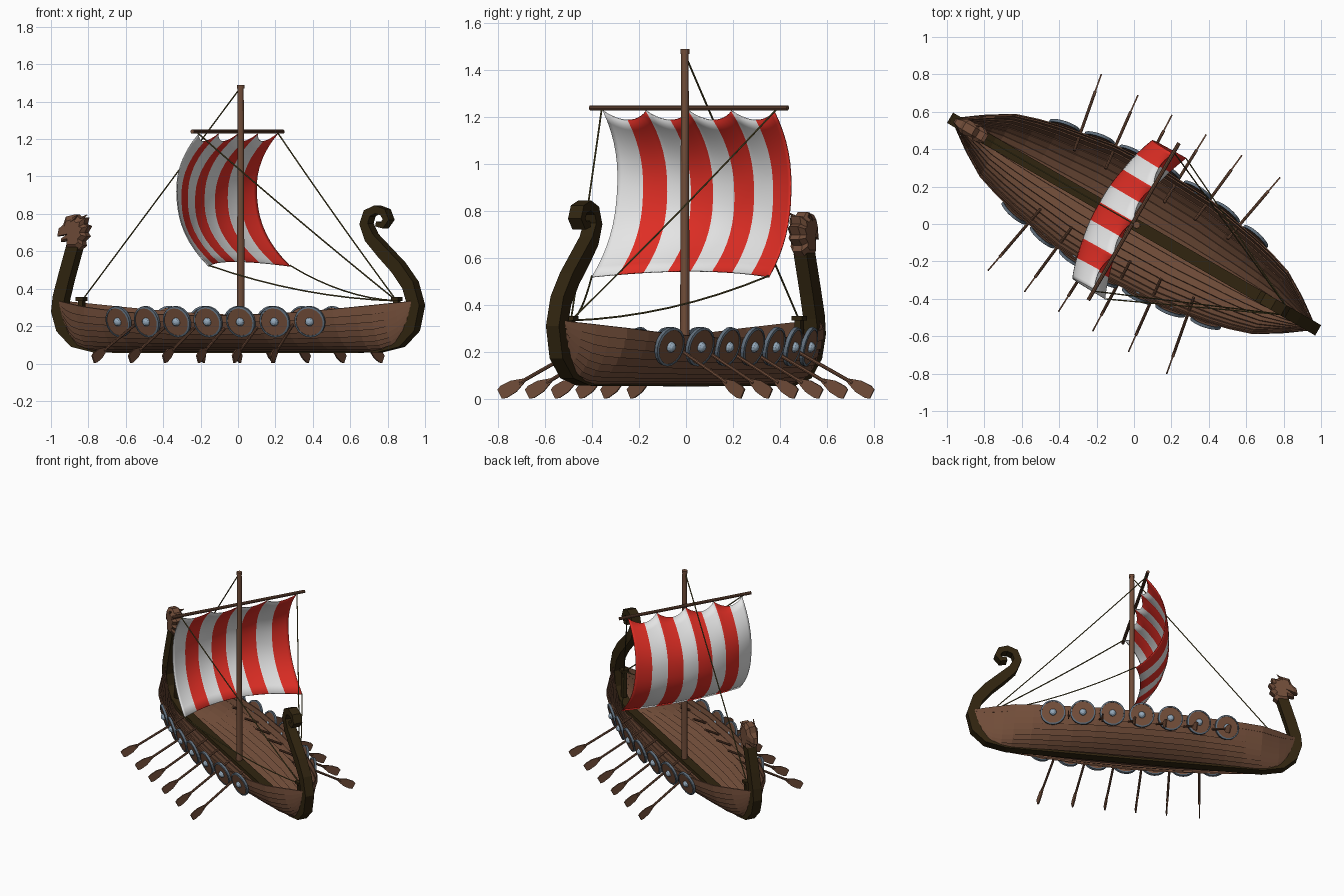
import bpy, bmesh, math
from mathutils import Matrix, Vector

if "Cube" in bpy.data.objects:
    bpy.data.objects.remove(bpy.data.objects["Cube"])

TURN = Matrix.Rotation(math.radians(-30), 4, 'Z')   # built along x, then turned


def material(name, rgb):
    m = bpy.data.materials.new(name)
    m.diffuse_color = (*rgb, 1)
    m.use_nodes = True
    m.node_tree.nodes["Principled BSDF"].inputs["Base Color"].default_value = m.diffuse_color
    return m


WOOD = material("brown wood", (0.165, 0.074, 0.041))
DARK = material("dark wood", (0.030, 0.018, 0.005))
WHITE = material("white cloth", (0.78, 0.78, 0.78))
RED = material("red cloth", (0.74, 0.027, 0.018))
RIM = material("grey iron", (0.115, 0.155, 0.20))
BOSS = material("light iron", (0.30, 0.40, 0.50))
ROPE = material("olive rope", (0.11, 0.09, 0.027))


def finish(name, bm, *mats, smooth=False):
    bmesh.ops.recalc_face_normals(bm, faces=bm.faces)
    bm.transform(TURN)
    me = bpy.data.meshes.new(name)
    bm.to_mesh(me)
    bm.free()
    for m in mats:
        me.materials.append(m)
    for p in me.polygons:
        p.use_smooth = smooth
    ob = bpy.data.objects.new(name, me)
    bpy.context.collection.objects.link(ob)
    return ob


def loft(bm, sections):
    rings = [[bm.verts.new(p) for p in s] for s in sections]
    n = len(rings[0])
    for a, b in zip(rings, rings[1:]):
        for i in range(n):
            bm.faces.new((a[i], a[(i + 1) % n], b[(i + 1) % n], b[i]))
    bm.faces.new(rings[0])
    bm.faces.new(rings[-1][::-1])


def rod(bm, p, q, r1, r2=None, sides=10):
    p, q = Vector(p), Vector(q)
    d = q - p
    mat = Matrix.Translation((p + q) / 2) @ d.to_track_quat('Z', 'Y').to_matrix().to_4x4()
    bmesh.ops.create_cone(bm, cap_ends=True, segments=sides, radius1=r1,
                          radius2=r1 if r2 is None else r2, depth=d.length, matrix=mat)


def box(bm, centre, size):
    bmesh.ops.create_cube(bm, size=1, matrix=Matrix.Translation(centre) @ Matrix.Diagonal((*size, 1)))


# hull lines: half beam, gunwale height and keel height along the length
BEAM = [(0, .335), (.3, .32), (.6, .266), (.72, .236), (.84, .197), (.97, .115), (1.1, .022)]


def beam(x):
    x = abs(x)
    for (a, u), (b, v) in zip(BEAM, BEAM[1:]):
        if x <= b:
            return u + (v - u) * (x - a) / (b - a)
    return BEAM[-1][1]


def gunwale(x):
    return .255 + .08 * (x / 1.1) ** 2


def keel_z(x):
    return .07 + .23 * max(0, (abs(x) - .8) / .3) ** 4


def hull_point(x, s):
    a, top = math.radians(75) * s, math.radians(75)
    y = beam(x) * math.sin(a) / math.sin(top)
    z = keel_z(x) + (gunwale(x) - keel_z(x)) * (1 - math.cos(a)) / (1 - math.cos(top))
    return y, z, Vector((0, math.sin(a * .9 + .05), -math.cos(a * .9 + .05)))


# overlapping hull planks, each lower edge standing proud
HALF = [0, .15, .3, .45, .6, .72, .84, .91, .97, 1.02, 1.06, 1.1]
XS = [-x for x in HALF[:0:-1]] + HALF
PLANKS = 9
bm = bmesh.new()
for side in (1, -1):
    for j in range(PLANKS):
        top = 1 if j == PLANKS - 1 else (j + 1.1) / PLANKS
        secs = []
        for x in XS:
            pts = []
            for s, off in ((j / PLANKS, .008), (top, -.003), (top, -.010), (j / PLANKS, -.002)):
                y, z, n = hull_point(x, s)
                off *= min(1, beam(x) / .1)
                pts.append((x, side * max(0, y + n.y * off), z + n.z * off))
            secs.append(pts)
        loft(bm, secs)
finish("hull_planks", bm, WOOD)

# keel with neck and curled stern post: x, z, half thickness
SPINE = [(-1.005, .63, .036), (-1.06, .455, .036), (-1.09, .35, .037), (-1.10, .28, .036),
         (-1.075, .19, .033), (-1.0, .115, .029), (-.87, .083, .025), (0, .08, .025),
         (.87, .083, .025), (1.0, .115, .029), (1.075, .19, .034), (1.10, .31, .037),
         (1.065, .42, .037), (.99, .515, .036), (.90, .60, .034), (.825, .675, .030),
         (.793, .747, .026), (.813, .803, .024), (.863, .824, .022), (.911, .809, .021),
         (.93, .77, .019), (.905, .738, .017), (.868, .747, .014)]
bm = bmesh.new()
secs = []
for i, (x, z, h) in enumerate(SPINE):
    a, b = SPINE[max(i - 1, 0)], SPINE[min(i + 1, len(SPINE) - 1)]
    t = Vector((b[0] - a[0], 0, b[1] - a[1])).normalized()
    n = Vector((-t.z, 0, t.x)) * h
    w = Vector((0, .032, 0))
    c = Vector((x, 0, z))
    secs.append([c + n + w, c + n - w, c - n - w, c - n + w])
loft(bm, secs)
finish("keel_and_posts", bm, DARK)

# carved beast head with open jaw and toothed mane
HEAD = [(-1.045, .61), (-1.04, .655), (-1.085, .65), (-1.085, .668), (-1.035, .69), (-1.108, .68),
        (-1.10, .72), (-1.065, .745), (-1.05, .785), (-.99, .798), (-.965, .775), (-.93, .78),
        (-.94, .745), (-.912, .735), (-.935, .70), (-.92, .68), (-.95, .655), (-.945, .63), (-.97, .61)]
bm = bmesh.new()
loft(bm, [[(-1.01 + (x + 1.01) * k, w * (.6 if x < -1.08 else 1), .70 + (z - .70) * k) for x, z in HEAD]
          for w, k in ((-.042, .72), (-.022, 1), (.022, 1), (.042, .72))])
for s in (-1, 1):
    rod(bm, (-1.02, s * .025, .755), (-.96, s * .05, .795), .016, .002, 6)
finish("beast_head", bm, WOOD)

# mast and yard
bm = bmesh.new()
rod(bm, (.015, .003, .09), (.015, .003, 1.48), .021, .016, 12)
rod(bm, (.015, .003, 1.47), (.015, .003, 1.49), .019, sides=12)
finish("mast", bm, WOOD)
bm = bmesh.new()
rod(bm, (-.008, -.475, 1.24), (-.008, .495, 1.24), .011)
finish("yard", bm, WOOD)

# billowing striped sail, scalloped along the yard
NX, NZ = 48, 16


def sail_point(u, s):
    v = 2 * u - 1
    loop = abs(math.sin(4 * math.pi * u)) ** .8
    top = 1.228 - .04 * loop
    bottom = .52 + .025 * (1 - v * v)
    belly = 1 - abs(2 * s - 1) ** 2.3
    x = -.005 + .07 * s - belly * (.165 + .035 * (1 - v * v)) - .09 * s * (1 - v * v)
    x -= .03 * loop * (1 - s) ** 4
    y = .01 + v * (.42 + .015 * s)
    return x, y, top + (bottom - top) * s


bm = bmesh.new()
grid = [[bm.verts.new(sail_point(i / NX, k / NZ)) for k in range(NZ + 1)] for i in range(NX + 1)]
for i in range(NX):
    for k in range(NZ):
        f = bm.faces.new((grid[i][k], grid[i + 1][k], grid[i + 1][k + 1], grid[i][k + 1]))
        f.material_index = (i * 8 // NX) % 2
sail = finish("striped_sail", bm, WHITE, RED, smooth=True)
solid = sail.modifiers.new("thickness", 'SOLIDIFY')
solid.thickness = .005
solid.offset = 0

# round shields along both sides
for side in (1, -1):
    for i in range(7):
        x = -.584 + i * .1967
        slope = (beam(x + .06) - beam(x - .06)) / .12
        n = Vector((-slope, side, -.25))
        place = (Matrix.Translation((x, side * (beam(x) - .002), .224))
                 @ n.to_track_quat('Z', 'Y').to_matrix().to_4x4())
        bm = bmesh.new()
        rod(bm, (0, 0, -.006), (0, 0, .006), .078, sides=20)
        ring = []
        for k in range(20):
            a = k * math.tau / 20
            ring.append([bm.verts.new((r * math.cos(a), r * math.sin(a), z)) for r, z in
                         ((.075, -.009), (.085, -.009), (.085, .007), (.075, .010))])
        for a, b in zip(ring, ring[1:] + ring[:1]):
            for k in range(4):
                f = bm.faces.new((a[k], a[(k + 1) % 4], b[(k + 1) % 4], b[k]))
                f.material_index = 1
        mark = len(bm.faces)
        bmesh.ops.create_uvsphere(bm, u_segments=12, v_segments=6, radius=.024,
                                  matrix=Matrix.Translation((0, 0, .004)))
        bm.faces.ensure_lookup_table()
        for f in bm.faces[mark:]:
            f.material_index = 2
        bm.transform(place)
        finish(f"shield_{'left' if side > 0 else 'right'}_{i + 1}", bm, WOOD, RIM, BOSS)

# oars, fanned a little, with upright blades
for side in (1, -1):
    for i, x in enumerate((-.55, -.325, -.115, .095, .315, .55)):
        tip, grip = Vector((x, side * .597, .022)), Vector((x * .86, side * .18, .25))
        d = (grip - tip).normalized()
        up = (Vector((0, 0, 1)) - d * d.z).normalized()
        flat = d.cross(up)
        bm = bmesh.new()
        rod(bm, tip + d * .1, grip, .008, sides=8)
        secs = []
        for along, w in ((0, .022), (.02, .029), (.07, .027), (.125, .008)):
            c = tip + d * along
            secs.append([c + up * w + flat * .004, c + up * w - flat * .004,
                         c - up * w - flat * .004, c - up * w + flat * .004])
        loft(bm, secs)
        finish(f"oar_{'left' if side > 0 else 'right'}_{i + 1}", bm, WOOD)

# rope blocks at both ends
for name, x in (("prow_block", -.965), ("stern_block", .98)):
    bm = bmesh.new()
    box(bm, (x, 0, .25), (.03, .03, .2))
    box(bm, (x, 0, .345), (.045, .05, .02))
    finish(name, bm, DARK)

# rigging: start, end, sag
STERN = (.98, 0, .335)
for name, p, q, sag in (("forestay", (.015, 0, 1.475), (-.965, 0, .335), 0),
                        ("yard_brace_left", (-.01, .44, 1.235), STERN, .01),
                        ("yard_brace_right", (-.01, -.42, 1.235), STERN, .01),
                        ("sail_sheet_left", (.065, .443, .525), STERN, .04),
                        ("sail_sheet_right", (.065, -.425, .525), STERN, .04)):
    bm = bmesh.new()
    p, q = Vector(p), Vector(q)
    pts = [p.lerp(q, t / 8) - Vector((0, 0, sag * 4 * t / 8 * (1 - t / 8))) for t in range(9)]
    for a, b in zip(pts, pts[1:]):
        rod(bm, a, b, .004, sides=6)
    finish(name, bm, ROPE)
